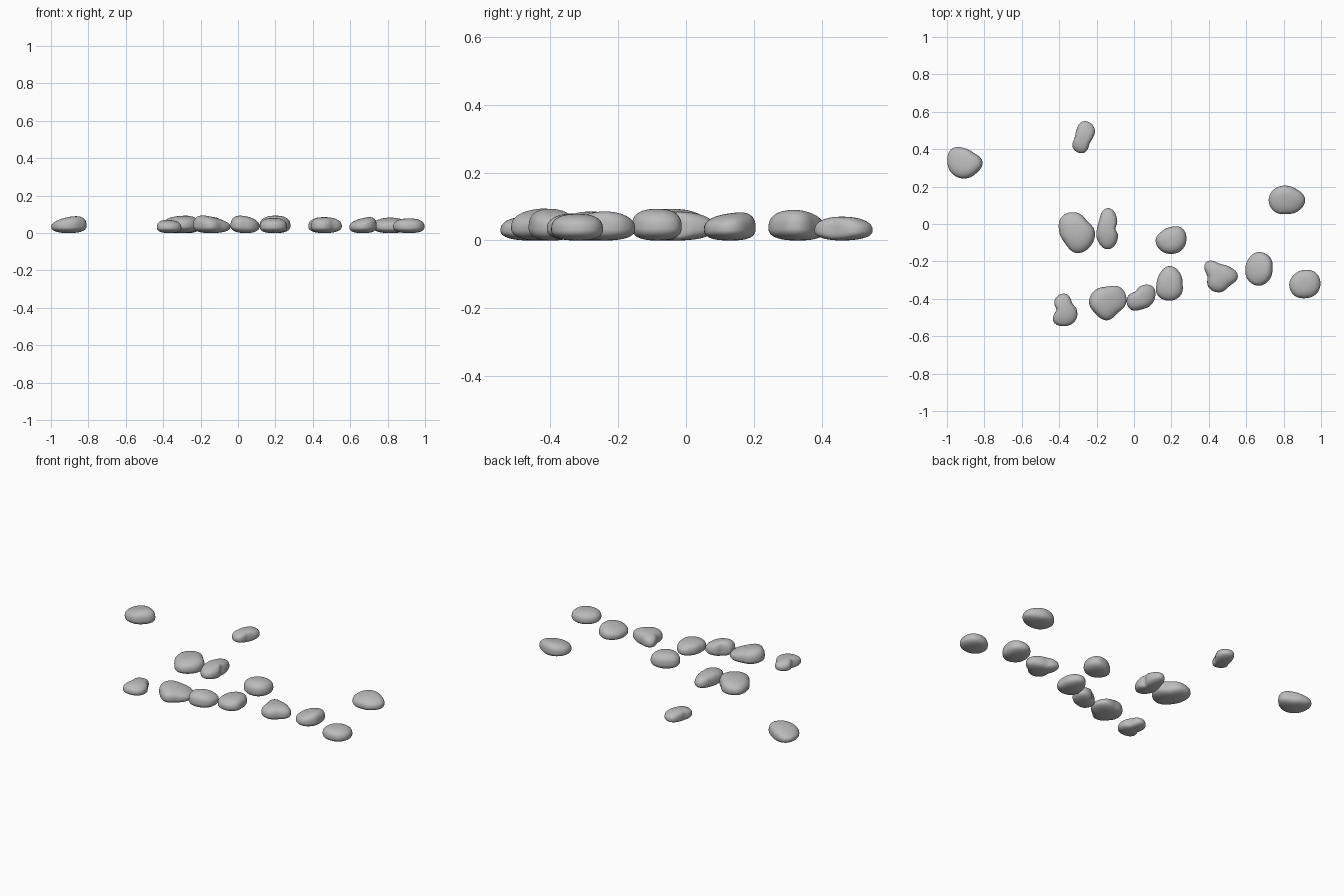
import bpy
import bmesh
from math import atan2, floor, hypot, tau

cube = bpy.data.objects.get("Cube")
if cube:
    bpy.data.objects.remove(cube, do_unlink=True)

stone_grey = bpy.data.materials.new("stone_grey")
stone_grey.use_nodes = True
GREY = (0.5, 0.5, 0.5, 1)
stone_grey.diffuse_color = GREY
shader = stone_grey.node_tree.nodes["Principled BSDF"]
shader.inputs["Base Color"].default_value = GREY
shader.inputs["Roughness"].default_value = 0.9

ROUNDNESS = 2.5  # above 2 gives a flatter, pebble-like cross-section


def outline_radius(radii, angle):
    """Smooth closed curve through evenly spaced radii, starting at +x."""
    count = len(radii)
    position = (angle % tau) / tau * count
    index = floor(position)
    t = position - index
    a, b, c, d = (radii[(index + k) % count] for k in (-1, 0, 1, 2))
    return b + t / 2 * (c - a + t * (2*a - 5*b + 4*c - d + t * (3*(b - c) + d - a)))


def stone(name, centre, height, radii, lean=(0, 0)):
    """A flattened pebble; radii are in hundredths, lean raises one side."""
    bm = bmesh.new()
    bmesh.ops.create_icosphere(bm, subdivisions=5, radius=1)
    mean = sum(radii) / len(radii)
    reach = max(radii)
    for vert in bm.verts:
        x, y, z = vert.co
        flat = hypot(x, y)
        swell = (flat ** ROUNDNESS + abs(z) ** ROUNDNESS) ** (-1 / ROUNDNESS)
        flat_out, z_out = flat * swell, z * swell
        edge = outline_radius(radii, atan2(y, x)) if flat > 0 else mean
        radius = (mean + (edge - mean) * flat_out) * flat_out
        if flat > 0:
            x, y = x / flat * radius, y / flat * radius
        tilt = 1 + (lean[0] * x + lean[1] * y) / reach
        middle = height * 0.42
        z = middle * (1 + z_out) if z_out < 0 else middle + (height - middle) * z_out * tilt
        # the waist follows the lean a little, the underside stays grounded
        z *= 1 + (tilt - 1) * 0.3
        vert.co = (x / 100, y / 100, z)
    mesh = bpy.data.meshes.new(name)
    bm.to_mesh(mesh)
    bm.free()
    mesh.materials.append(stone_grey)
    mesh.shade_smooth()
    obj = bpy.data.objects.new(name, mesh)
    obj.location = (*centre, 0)
    bpy.context.collection.objects.link(obj)


# Outlying stones at the back
stone("stone_back_right", (-0.905, 0.33), 0.085,
      (9.5, 7, 7.5, 10, 9.3, 9, 8.7, 8.5), lean=(0.25, -0.1))
stone("stone_back_middle", (-0.27, 0.46), 0.07,
      (5, 8, 8.9, 5.5, 4.8, 7.8, 8, 4.5))
stone("stone_back_left", (0.815, 0.13), 0.08,
      (10, 7.8, 7.5, 8.5, 9.5, 9, 7.7, 8.7), lean=(0, 0.2))

# Middle group
stone("stone_middle_large", (-0.305, -0.04), 0.092,
      (9.5, 7.8, 10, 11.3, 9.5, 9, 11.5, 10.6), lean=(0.1, 0))
stone("stone_middle_narrow", (-0.14, -0.025), 0.085,
      (4, 7, 11, 6.5, 5.8, 8, 11, 7.5))
stone("stone_middle_lumpy", (0.2, -0.085), 0.093,
      (8, 8.5, 7, 6.8, 8.4, 8, 7.5, 7.7))

# Front row, from the model's right to its left
stone("stone_row_end_right", (-0.368, -0.46), 0.07,
      (6.2, 5.3, 8.7, 7.8, 4.7, 8.8, 8.6, 7.8), lean=(-0.1, 0))
stone("stone_row_broad", (-0.145, -0.42), 0.088,
      (10.3, 10.9, 8.5, 9.2, 9.5, 8.5, 9.5, 8), lean=(-0.3, 0))
stone("stone_row_angular", (0.04, -0.395), 0.09,
      (7.2, 8.5, 6.5, 4.8, 7.7, 8.5, 6.2, 6.2), lean=(-0.2, 0))
stone("stone_row_pear", (0.19, -0.32), 0.08,
      (7, 8, 9.5, 7.5, 7, 8.8, 9, 8.5))
stone("stone_row_wedge", (0.46, -0.28), 0.085,
      (9.5, 7.2, 6.7, 10.6, 6.8, 8.5, 8.5, 7.2))
stone("stone_row_oval", (0.668, -0.24), 0.08,
      (7.3, 8.5, 9, 7.8, 7.3, 8.3, 9, 8), lean=(0.3, 0))
stone("stone_row_end_left", (0.915, -0.32), 0.078,
      (8.2, 8.2, 7.5, 7.6, 8.5, 8.5, 7.7, 8))
